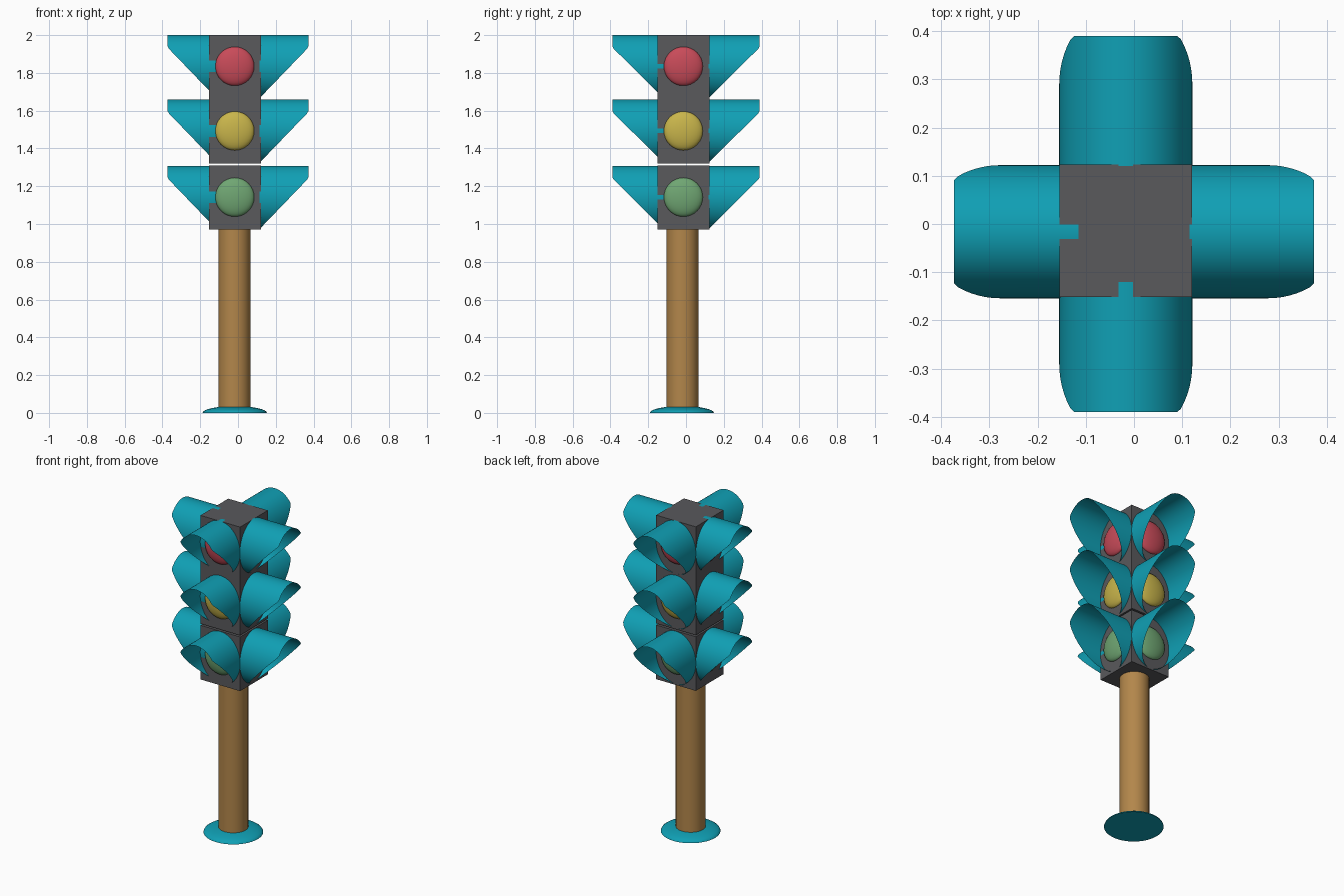
import bpy, bmesh, math
from mathutils import Matrix, Vector

if "Cube" in bpy.data.objects:
    bpy.data.objects.remove(bpy.data.objects["Cube"])

CX, CY = -0.017, -0.014        # axis of the signal
HALF = 0.1375                  # half width of the housing
LEVELS = [("red", 1.835), ("yellow", 1.493), ("green", 1.142)]


def material(name, rgb):
    m = bpy.data.materials.new(name)
    m.diffuse_color = (*rgb, 1)
    m.use_nodes = True
    m.node_tree.nodes["Principled BSDF"].inputs["Base Color"].default_value = m.diffuse_color
    return m


TEAL = material("teal", (0.005, 0.35, 0.46))
WOOD = material("tan", (0.45, 0.24, 0.07))
DARK = material("dark_grey", (0.1, 0.1, 0.107))
LAMPS = {
    "red": material("red", (0.58, 0.07, 0.10)),
    "yellow": material("yellow", (0.58, 0.46, 0.07)),
    "green": material("green", (0.16, 0.38, 0.17)),
}


def finish(name, bm, mat, smooth=True):
    bmesh.ops.recalc_face_normals(bm, faces=bm.faces)
    me = bpy.data.meshes.new(name)
    bm.to_mesh(me)
    bm.free()
    ob = bpy.data.objects.new(name, me)
    bpy.context.collection.objects.link(ob)
    me.materials.append(mat)
    if smooth:
        bpy.ops.object.select_all(action="DESELECT")
        ob.select_set(True)
        bpy.context.view_layer.objects.active = ob
        bpy.ops.object.shade_smooth_by_angle(angle=math.radians(35))
    return ob


def box(name, z0, z1):
    bm = bmesh.new()
    bmesh.ops.create_cube(bm, size=1, matrix=Matrix.Translation((CX, CY, (z0 + z1) / 2))
                          @ Matrix.Diagonal((2 * HALF, 2 * HALF, z1 - z0, 1)))
    finish(name, bm, DARK, False)


def lathe(name, profile, cx, cy, mat, steps=40):
    bm = bmesh.new()
    vs = [bm.verts.new((cx + r, cy, z)) for r, z in profile]
    es = [bm.edges.new(p) for p in zip(vs, vs[1:])]
    bmesh.ops.spin(bm, geom=vs + es, cent=(cx, cy, 0), axis=(0, 0, 1),
                   angle=math.tau, steps=steps)
    bmesh.ops.remove_doubles(bm, verts=bm.verts, dist=1e-5)
    finish(name, bm, mat)


def visor(name, out, zc, inner, tip):
    """Oval tube along direction out, cut back diagonally below its tip."""
    n, a, b, kink = 64, 0.138, 0.166, 0.1
    side = Vector((-out.y, out.x, 0))
    # the axis is offset sideways only; lengths are measured from the origin
    centre = Vector((CX * abs(out.y), (CY - 0.002) * abs(out.x), zc))
    bm = bmesh.new()
    rings = []
    for i in range(n):
        t = math.tau * i / n
        h = b * math.sin(t)
        reach = tip - max(0, kink - h) * (tip - inner - 0.002) / (kink + b)
        p = centre + side * (a * math.cos(t)) + Vector((0, 0, h))
        rings.append((bm.verts.new(p + out * inner), bm.verts.new(p + out * reach)))
    for (p, q), (r, s) in zip(rings, rings[1:] + rings[:1]):
        bm.faces.new((p, q, s, r))
    finish(name, bm, TEAL)


def lamp(name, out, zc, mat):
    """Shallow dome seated on a housing face."""
    depth = 0.035
    scale = Vector((0.103, 0.103, 0.103))
    scale[0 if abs(out.x) > 0.5 else 1] = depth
    pos = Vector((CX, CY, zc)) + out * HALF
    bm = bmesh.new()
    bmesh.ops.create_uvsphere(bm, u_segments=32, v_segments=16, radius=1,
                              matrix=Matrix.Translation(pos) @ Matrix.Diagonal((*scale, 1)))
    finish(name, bm, mat)


# base and pole
dome = [(0.17 * math.cos(k * math.pi / 16), 0.036 * math.sin(k * math.pi / 16))
        for k in range(8)]
lathe("base", [(0, 0)] + dome + [(0, 0.036)], CX, CY - 0.008, TEAL, 48)
lathe("pole", [(0, 0.01), (0.085, 0.01), (0.085, 0.98), (0, 0.98)], CX - 0.002, CY - 0.005, WOOD, 32)

# housings
box("lower_housing", 0.97, 1.31)
box("middle_housing", 1.32, 1.66)
box("upper_housing", 1.66, 2.0)

# a lamp and visor on each of the four sides, at every level
SIDES = [("front", (0, -1, 0)), ("back", (0, 1, 0)), ("left", (-1, 0, 0)), ("right", (1, 0, 0))]
for colour, z in LEVELS:
    for side_name, d in SIDES:
        out = Vector(d)
        inner, tip = (0.115, 0.373) if out.x else (0.12, 0.39)
        lamp(f"{colour}_lamp_{side_name}", out, z, LAMPS[colour])
        visor(f"{colour}_visor_{side_name}", out, z, inner, tip)
